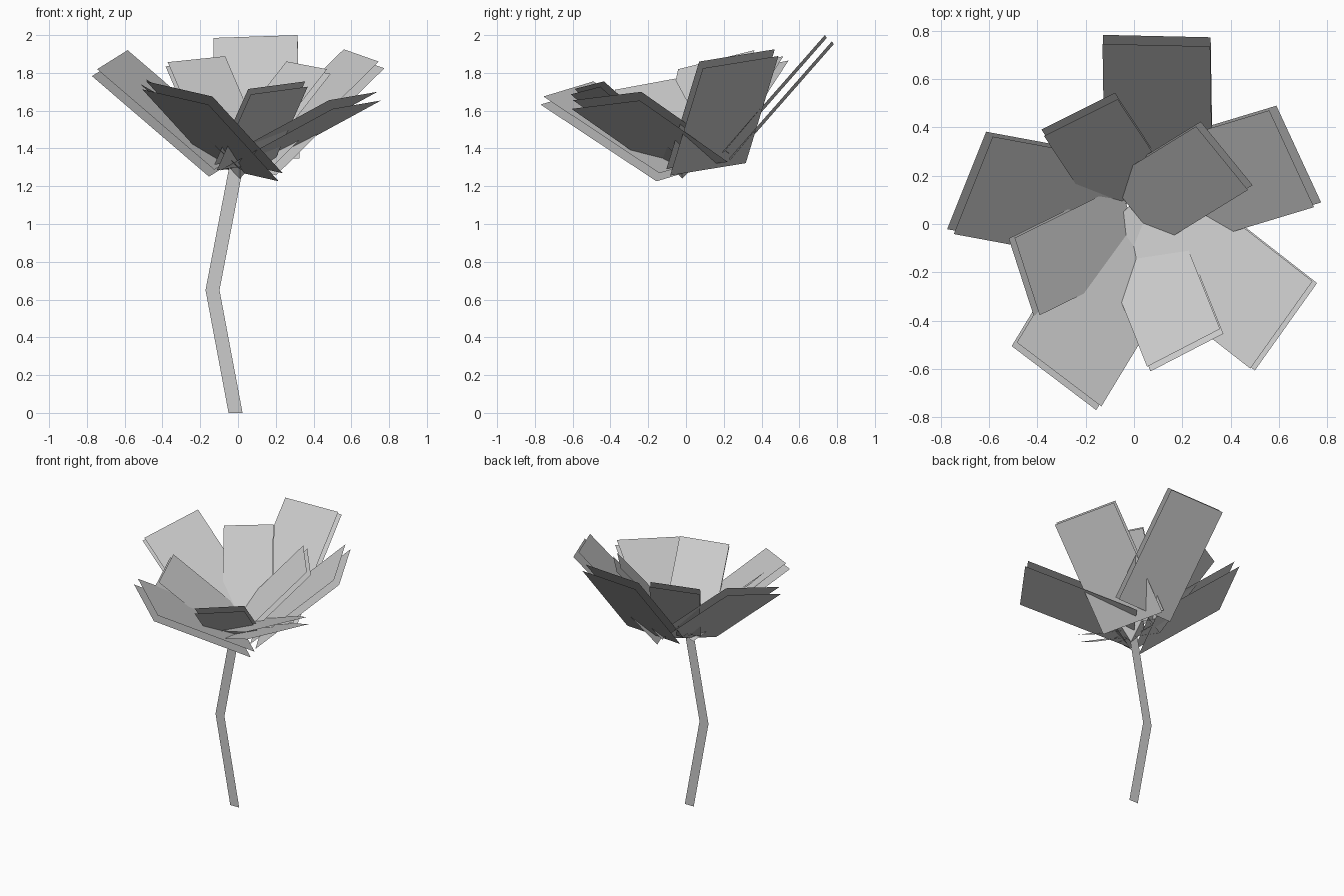
import bpy
from mathutils import Vector

if "Cube" in bpy.data.objects:
    bpy.data.objects.remove(bpy.data.objects["Cube"], do_unlink=True)

GREY = (0.6, 0.6, 0.6, 1)
grey = bpy.data.materials.new("plain_grey")
grey.use_nodes = True
grey.diffuse_color = GREY
grey.node_tree.nodes["Principled BSDF"].inputs["Base Color"].default_value = GREY


def add_mesh(name, verts, faces):
    mesh = bpy.data.meshes.new(name)
    mesh.from_pydata([tuple(v) for v in verts], [], faces)
    mesh.materials.append(grey)
    mesh.update()
    obj = bpy.data.objects.new(name, mesh)
    bpy.context.collection.objects.link(obj)
    return obj


def add_petal(name, tip_a, tip_b, toward_base, width, length, gap):
    """Two parallel rectangular sheets running from the tip edge to the base."""
    a, b = Vector(tip_a), Vector(tip_b)
    mid = (a + b) / 2
    across = (b - a).normalized()
    down = Vector(toward_base)
    down = (down - across * down.dot(across)).normalized()
    outward = across.cross(down)
    if outward.z > 0:
        outward.negate()
    verts = []
    for offset in (0, gap):
        tip = mid + outward * offset
        base = tip + down * length
        half = across * width / 2
        verts += [tip - half, tip + half, base + half, base - half]
    add_mesh(name, verts, [(0, 1, 2, 3), (4, 5, 6, 7)])


# Outer ring: tip corners and the direction toward the base
outer_petals = {
    "back": ((-.13, .745, 1.985), (.315, .735, 2.0), (.01, -.54, -.615)),
    "left": ((.56, .47, 1.925), (.745, .07, 1.86), (-.56, -.18, -.56)),
    "front_left": ((.74, -.235, 1.70), (.48, -.6, 1.655), (-.57, .47, -.315)),
    "front_right": ((-.485, -.49, 1.755), (-.135, -.755, 1.675), (.365, .62, -.405)),
    "right": ((-.585, .36, 1.92), (-.745, -.04, 1.82), (.62, -.11, -.53)),
}
for side, shape in outer_petals.items():
    add_petal("outer_petal_" + side, *shape, width=.446, length=.825, gap=.05)

# Inner ring of smaller petals
inner_petals = {
    "front": ((.355, -.435, 1.755), (.055, -.59, 1.715), (-.18, .45, -.4)),
    "right": ((-.495, -.055, 1.77), (-.39, -.38, 1.71), (.44, .21, -.4)),
    "back_right": ((-.07, .515, 1.888), (-.37, .365, 1.857), (.21, -.325, -.497)),
    "back_left": ((.26, .40, 1.86), (.468, .145, 1.82), (-.35, -.24, -.466)),
}
for side, shape in inner_petals.items():
    add_petal("inner_petal_" + side, *shape, width=.342, length=.63, gap=.037)

# Flower centre: a small diamond tapering to a point below
cx, cy, r, rim = .01, -.02, .125, 1.37
add_mesh("flower_centre",
         [(cx + r, cy, rim), (cx, cy + r, rim), (cx - r, cy, rim),
          (cx, cy - r, rim), (cx, cy, 1.24)],
         [(0, 1, 2, 3)] + [((i + 1) % 4, i, 4) for i in range(4)])

# Stem: a flat bent strip
stem = []
for x, z in ((-.013, 0), (-.135, .65), (-.01, 1.3)):
    stem += [(x - .037, cy, z), (x + .037, cy, z)]
add_mesh("stem", stem, [(0, 1, 3, 2), (2, 3, 5, 4)])
